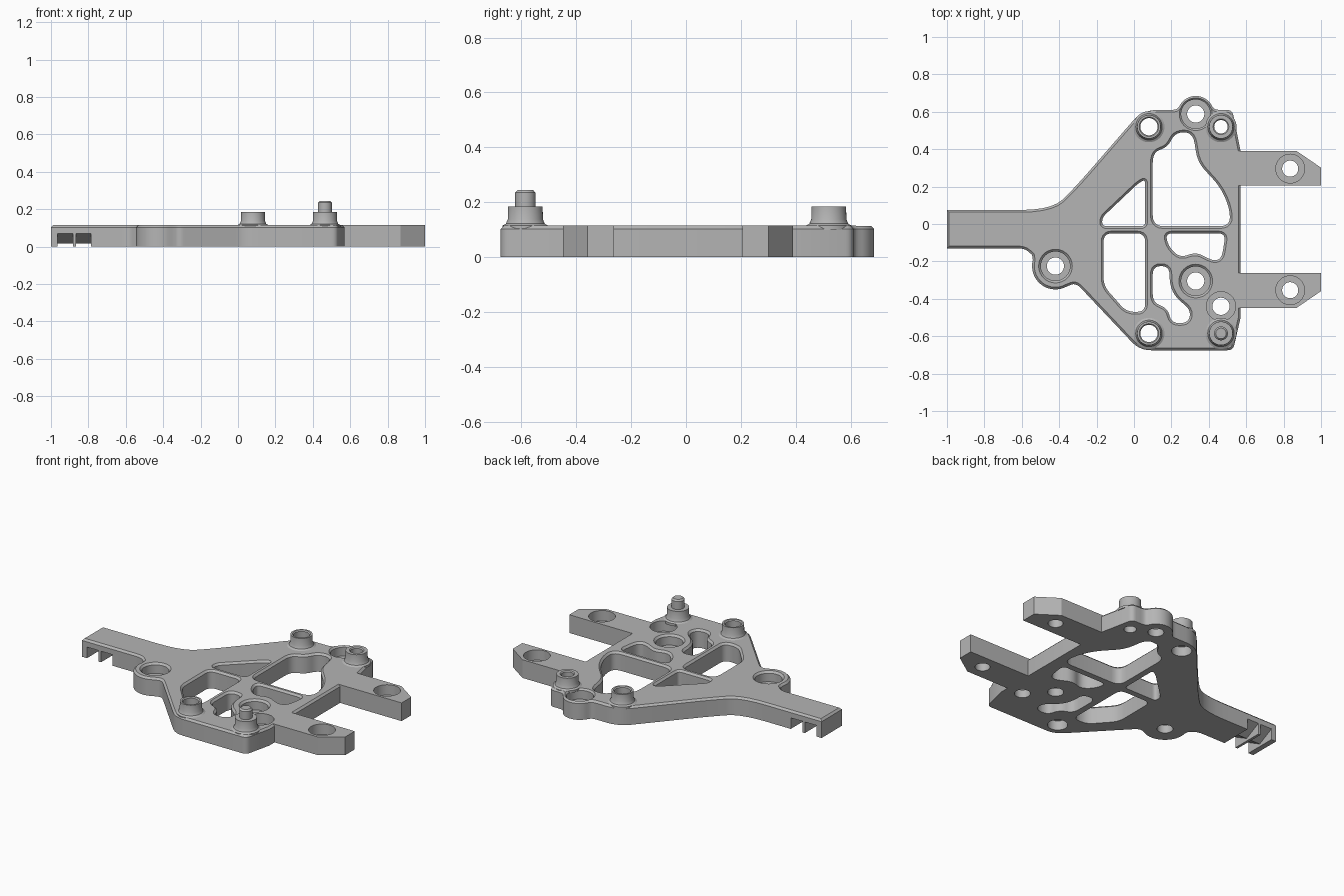
import bpy, bmesh
from math import cos, sin, radians, tau
from mathutils import Vector

cube = bpy.data.objects.get("Cube")
if cube:
    bpy.data.objects.remove(cube)

TOP = 0.115      # plate thickness
EDGE = 0.012     # chamfer on top edges

grey = bpy.data.materials.new("cast grey")
grey.use_nodes = True
grey.diffuse_color = (0.46, 0.46, 0.46, 1)
grey.node_tree.nodes["Principled BSDF"].inputs["Base Color"].default_value = (0.46, 0.46, 0.46, 1)
parts = []


def loft(name, rings, closed=False):
    """Skin rings of equal point count; cap the ends or close the loop."""
    bm = bmesh.new()
    vs = [[bm.verts.new(p) for p in r] for r in rings]
    n = len(vs[0])
    pairs = list(zip(vs, vs[1:]))
    if closed:
        pairs.append((vs[-1], vs[0]))
    else:
        bm.faces.new(vs[0])
        bm.faces.new(vs[-1])
    for a, b in pairs:
        for i in range(n):
            j = (i + 1) % n
            bm.faces.new((a[i], a[j], b[j], b[i]))
    bmesh.ops.recalc_face_normals(bm, faces=bm.faces)
    me = bpy.data.meshes.new(name)
    bm.to_mesh(me)
    bm.free()
    me.materials.append(grey)
    ob = bpy.data.objects.new(name, me)
    bpy.context.collection.objects.link(ob)
    return ob


def lathe(name, x, y, profile, closed=False, n=40):
    return loft(name, [[(x + r * cos(tau * i / n), y + r * sin(tau * i / n), z)
                        for i in range(n)] for r, z in profile], closed)


def arc(cx, cy, r, a0, a1, n=16):
    return [(cx + r * cos(radians(a0 + (a1 - a0) * i / n)),
             cy + r * sin(radians(a0 + (a1 - a0) * i / n))) for i in range(n + 1)]


def rounded(pts, default=0.0, steps=5):
    """Round corners of a polygon; a third value on a point is its rounding."""
    out = []
    for i, p in enumerate(pts):
        c = Vector(p[:2])
        r = p[2] if len(p) > 2 else default
        if r == 0:
            out.append(c)
            continue
        u, v = Vector(pts[i - 1][:2]) - c, Vector(pts[(i + 1) % len(pts)][:2]) - c
        a = c + u.normalized() * min(r, u.length * 0.48)
        b = c + v.normalized() * min(r, v.length * 0.48)
        for k in range(steps + 1):
            t = k / steps
            out.append(a * (1 - t) ** 2 + c * 2 * t * (1 - t) + b * t * t)
    return out


def offset(pts, d):
    """Move a counter-clockwise polygon outward by d."""
    out = []
    for i, p in enumerate(pts):
        u = (p - pts[i - 1]).normalized()
        v = (pts[(i + 1) % len(pts)] - p).normalized()
        m = Vector((u.y + v.y, -u.x - v.x)).normalized()
        out.append(p + m * d / max(0.5, m.dot(Vector((u.y, -u.x)))))
    return out


def ring(pts, z):
    return [(p[0], p[1], z) for p in pts]


def cut(target, cutter):
    mod = target.modifiers.new("cut", "BOOLEAN")
    mod.operation = "DIFFERENCE"
    mod.solver = "EXACT"
    mod.object = cutter
    bpy.context.view_layer.objects.active = target
    bpy.ops.object.modifier_apply(modifier=mod.name)
    bpy.data.objects.remove(cutter)


def counterbore(target, x, y, wide, narrow, floor=0.05, chamfer=0.0):
    cut(target, lathe("bore", x, y, [
        (narrow, -0.1), (narrow, floor), (wide, floor), (wide, TOP - chamfer),
        (wide + chamfer, TOP), (wide + chamfer, TOP + 0.1)]))


# Main plate with its arm
outline = rounded(
    [(-1, -0.13), (-0.585, -0.13, 0.04), (-0.545, -0.165)]
    + arc(-0.42, -0.225, 0.125, 165, 300)
    + [(-0.31, -0.315, 0.04), (0.03, -0.675, 0.06), (0.53, -0.675, 0.03),
       (0.57, -0.5), (0.57, 0.39), (0.525, 0.61, 0.03), (0.435, 0.61, 0.03)]
    + arc(0.33, 0.588, 0.097, 25, 155)
    + [(0.225, 0.61, 0.03), (0.045, 0.61, 0.08), (-0.32, 0.19, 0.14),
       (-0.44, 0.075, 0.17), (-1, 0.075)])
plate = loft("main_plate", [ring(outline, 0), ring(outline, TOP - EDGE),
                            ring(offset(outline, -EDGE), TOP)])
parts.append(plate)

# Lightening windows through the plate
windows = [
    ([(-0.17, -0.012), (0.06, -0.012), (0.06, 0.24), (0.02, 0.215), (-0.17, 0.035)], 0.025),
    ([(0.10, -0.012), (0.515, -0.012), (0.51, 0.09), (0.46, 0.2), (0.34, 0.33),
      (0.315, 0.49), (0.22, 0.49), (0.18, 0.41), (0.10, 0.385)], 0.06),
    ([(-0.163, -0.05), (-0.163, -0.33), (-0.04, -0.47), (0.06, -0.47), (0.06, -0.05)][:], 0.045),
    ([(0.165, -0.05), (0.19, -0.13), (0.25, -0.18), (0.33, -0.15), (0.43, -0.2),
      (0.47, -0.18), (0.49, -0.05)], 0.04),
    ([(0.10, -0.225), (0.10, -0.42), (0.18, -0.45), (0.20, -0.53), (0.29, -0.53),
      (0.305, -0.46), (0.22, -0.39), (0.19, -0.32), (0.19, -0.225)], 0.045),
]
for pts, r in windows:
    shape = rounded(pts, r)
    area = sum(p.x * q.y - q.x * p.y for p, q in zip(shape, shape[1:] + shape[:1]))
    if area < 0:
        shape.reverse()
    wide = offset(shape, EDGE)
    cut(plate, loft("window", [ring(shape, -0.1), ring(shape, TOP - EDGE),
                               ring(wide, TOP), ring(wide, TOP + 0.1)]))

# Counterbored screw holes in the plate
for x, y, chamfer in [(-0.42, -0.225, 0.012), (0.33, 0.588, 0.01),
                      (0.33, -0.305, 0.012), (0.465, -0.44, 0)]:
    counterbore(plate, x, y, 0.078, 0.046, chamfer=chamfer)

# Hollow bosses, with their holes continued through the plate
for name, x, y, hole, below in [("back_boss", 0.08, 0.52, 0.046, 0.058),
                                ("front_boss", 0.08, -0.585, 0.046, 0.058),
                                ("small_back_boss", 0.465, 0.52, 0.036, 0.036)]:
    cut(plate, lathe("hole", x, y, [(below, -0.1), (below, 0.06),
                                    (hole, 0.061), (hole, 0.3)]))
    parts.append(lathe(name, x, y, [
        (hole, 0.1), (0.083, 0.1), (0.083, TOP), (0.071, 0.122), (0.064, 0.138),
        (0.063, 0.185), (hole + 0.006, 0.185), (hole, 0.179)], closed=True))

# Solid boss carrying the locating pin
parts.append(lathe("locating_pin", 0.465, -0.585, [
    (0.083, 0.1), (0.083, TOP), (0.071, 0.122), (0.064, 0.138), (0.063, 0.185),
    (0.037, 0.185), (0.037, 0.235), (0.028, 0.245)]))

# Fork prongs: mirrored about the middle line between them
MID = -0.029
for name, side in [("left_prong", 1), ("right_prong", -1)]:
    pts = [(0.555, 0.234), (1, 0.234), (1, 0.33), (0.87, 0.419), (0.555, 0.419)]
    pts = [(x, MID + side * y) for x, y in pts]
    prong = loft(name, [ring(pts, 0), ring(pts, TOP)])
    counterbore(prong, 0.835, MID + side * 0.325, 0.077, 0.043)
    parts.append(prong)

# Slots under the arm end, leaving three thin ribs
slot = [(-0.2, -0.05), (0.2, -0.05), (0.2, 0.07), (0.075, 0.07),
        (-0.03, 0.016), (-0.13, 0.07), (-0.2, 0.07)]
for x0, x1 in [(-0.965, -0.883), (-0.867, -0.785)]:
    cut(plate, loft("slot", [[(x, y, z) for y, z in slot] for x in (x0, x1)]))

# Smooth the curved walls and keep crisp edges
bpy.ops.object.select_all(action="DESELECT")
for ob in parts:
    ob.select_set(True)
bpy.context.view_layer.objects.active = plate
bpy.ops.object.shade_smooth_by_angle(angle=radians(30))
